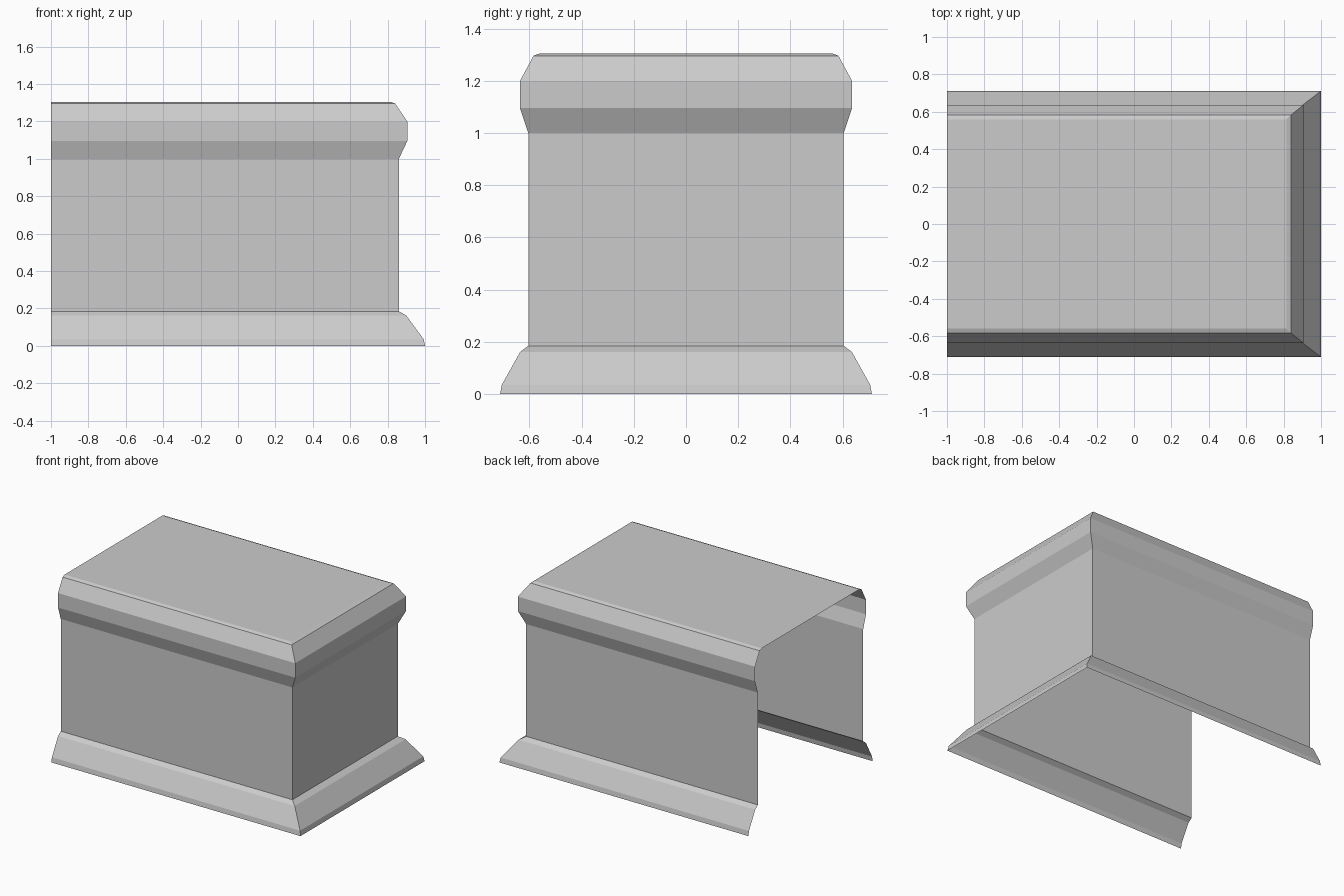
import bpy
import bmesh

cube = bpy.data.objects.get("Cube")
if cube:
    bpy.data.objects.remove(cube, do_unlink=True)

stone = bpy.data.materials.new("plain grey")
stone.use_nodes = True
GREY = (0.6, 0.6, 0.6, 1)
stone.diffuse_color = GREY
stone.node_tree.nodes["Principled BSDF"].inputs["Base Color"].default_value = GREY

OPEN_X = -1.0  # the shell is open at this end


def shell(name, profile, capped=False):
    """Sweep (x, y, z) profile points round the front, right end and back."""
    bm = bmesh.new()
    rings = [[bm.verts.new(co) for co in
              ((OPEN_X, -y, z), (x, -y, z), (x, y, z), (OPEN_X, y, z))]
             for x, y, z in profile]
    for low, high in zip(rings, rings[1:]):
        for i in range(3):
            bm.faces.new((low[i], low[i + 1], high[i + 1], high[i]))
    if capped:
        bm.faces.new(rings[-1])
    mesh = bpy.data.meshes.new(name)
    bm.to_mesh(mesh)
    bm.free()
    mesh.materials.append(stone)
    obj = bpy.data.objects.new(name, mesh)
    bpy.context.collection.objects.link(obj)
    return obj


# Flared foot moulding
shell("base_moulding", [(1.0, 0.712, 0), (0.993, 0.706, 0.035),
                        (0.9, 0.635, 0.162), (0.86, 0.604, 0.185)])

# Upright walls
shell("walls", [(0.86, 0.604, 0.185), (0.86, 0.604, 1.0)])

# Cornice with the flat top
shell("cornice_and_top", [(0.86, 0.604, 1.0), (0.905, 0.636, 1.095),
                          (0.905, 0.636, 1.2), (0.84, 0.584, 1.296),
                          (0.815, 0.56, 1.305)], capped=True)
